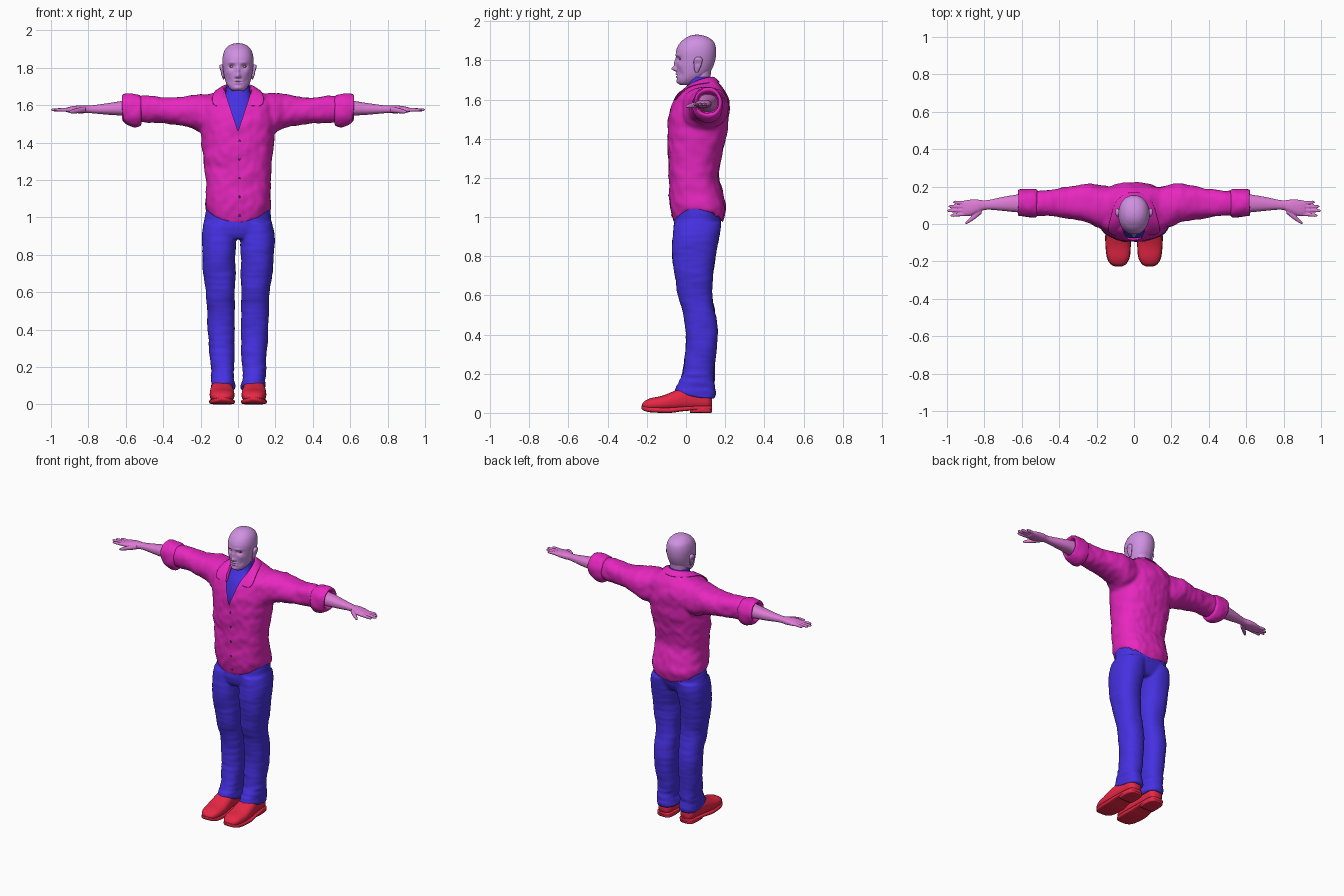
import bpy, bmesh, math
from mathutils import Vector, noise
from mathutils.bvhtree import BVHTree

COL = {"skin": (.62, .28, .75, 1), "hand": (.72, .2, .66, 1), "shirt": (.8, .02, .52, 1),
       "blue": (.06, .03, .75, 1), "shoe": (.8, .02, .06, 1), "dark": (.08, .02, .08, 1),
       "yellow": (.8, .65, .05, 1)}
MATS = {}
for key, c in COL.items():
    MATS[key] = bpy.data.materials.new(key)
    MATS[key].diffuse_color = c


def smooth_rows(rows, steps):
    """Catmull-Rom interpolation between cross-section rows."""
    out = []
    for i in range(len(rows) - 1):
        a, b, c, d = rows[max(i - 1, 0)], rows[i], rows[i + 1], rows[min(i + 2, len(rows) - 1)]
        for s in range(steps):
            t = s / steps
            out.append([.5 * (2 * q + (r - p) * t + (2 * p - 5 * q + 4 * r - w) * t * t
                              + (3 * q - p - 3 * r + w) * t ** 3) for p, q, r, w in zip(a, b, c, d)])
    return out + [list(rows[-1])]


def loft(bm, axis, rows, n=32, power=2.3, steps=5, both=False):
    """Rows are (position, min u, max u, min v, max v) along the axis."""
    sides = (1, -1) if both else (1,)
    for side in sides:
        rings = []
        for p, u0, u1, v0, v1 in smooth_rows(rows, steps):
            ring = []
            for k in range(n):
                a = 2 * math.pi * k / n
                c, s = math.cos(a), math.sin(a)
                u = (u0 + u1) / 2 + (u1 - u0) / 2 * math.copysign(abs(c) ** (2 / power), c)
                v = (v0 + v1) / 2 + (v1 - v0) / 2 * math.copysign(abs(s) ** (2 / power), s)
                co = {"x": (p, u, v), "y": (u, p, v), "z": (u, v, p)}[axis]
                ring.append(bm.verts.new((co[0] * side, co[1], co[2])))
            rings.append(ring)
        for r, q in zip(rings, rings[1:]):
            for k in range(n):
                bm.faces.new((r[k], r[(k + 1) % n], q[(k + 1) % n], q[k]))
        bm.faces.new(rings[0])
        bm.faces.new(rings[-1])


def finish(bm, name, mat):
    bmesh.ops.recalc_face_normals(bm, faces=bm.faces)
    me = bpy.data.meshes.new(name)
    bm.to_mesh(me)
    bm.free()
    me.shade_smooth()
    me.materials.append(MATS[mat])
    ob = bpy.data.objects.new(name, me)
    bpy.context.collection.objects.link(ob)
    return ob


def fuse(ob, voxel, rounds):
    """Melt overlapping lofts into one skin; returns an editable bmesh."""
    m = ob.modifiers.new("fuse", 'REMESH')
    m.mode, m.voxel_size, m.use_smooth_shade = 'VOXEL', voxel, True
    s = ob.modifiers.new("relax", 'SMOOTH')
    s.iterations, s.factor = rounds, .5
    bm = bmesh.new()
    bm.from_object(ob, bpy.context.evaluated_depsgraph_get())
    ob.modifiers.clear()
    return bm


def store(ob, bm):
    bm.to_mesh(ob.data)
    bm.free()
    ob.data.shade_smooth()


def wrinkle(bm, amount):
    bm.normal_update()
    for v, nrm in [(v, v.normal.copy()) for v in bm.verts]:
        v.co += nrm * amount(v.co)


def sym(rows):
    return [(z, -w, w, a, b) for z, w, a, b in rows]


def ball(name, at, size, mat):
    bm = bmesh.new()
    bmesh.ops.create_uvsphere(bm, u_segments=16, v_segments=10, radius=1)
    for v in bm.verts:
        v.co = Vector(at) + Vector([a * b for a, b in zip(v.co, size)])
    return finish(bm, name, mat)


def mirror(ob):
    ob.modifiers.new("mirror", 'MIRROR')
    return ob


# shirt: torso and sleeves
bm = bmesh.new()
loft(bm, "z", sym([(.97, .178, -.065, .19), (1.05, .178, -.082, .205), (1.12, .173, -.086, .186),
                   (1.2, .174, -.088, .17), (1.3, .184, -.091, .182), (1.4, .192, -.094, .202),
                   (1.5, .202, -.09, .218), (1.58, .207, -.072, .219), (1.63, .195, -.045, .205),
                   (1.66, .14, -.008, .185), (1.7, .075, .02, .15)]), n=48, power=2.4)
for v in bm.verts:
    if v.co.z < 1.1:
        v.co.z += (1.1 - v.co.z) / .13 * .07 * (v.co.x / .18) ** 2
loft(bm, "x", [(.08, .02, .19, 1.47, 1.665), (.18, -.02, .21, 1.445, 1.662), (.24, .005, .217, 1.475, 1.658),
               (.3, .02, .208, 1.488, 1.648), (.4, .035, .19, 1.503, 1.642), (.5, .045, .18, 1.508, 1.65),
               (.58, .05, .178, 1.513, 1.642)], both=True)
bmesh.ops.triangulate(bm, faces=[f for f in bm.faces if len(f.verts) > 4])
shirt = finish(bm, "shirt", "shirt")
bm = fuse(shirt, .009, 7)
wrinkle(bm, lambda c: .007 * noise.noise(Vector((c.x * 9, c.y * 9, c.z * 13)))
        + .004 * noise.noise(Vector((c.x * 30, c.y * 12, c.z * 22))))
for sx in (1, -1):
    bmesh.ops.bisect_plane(bm, geom=bm.verts[:] + bm.edges[:] + bm.faces[:],
                           plane_co=(0, 0, 1.46), plane_no=(1, 0, -.33 * sx))
bm.normal_update()
gone = []
for f in bm.faces:
    c = f.calc_center_median()
    neckline = c.y < .06 and c.z > 1.46 and abs(c.x) < (c.z - 1.46) * .33
    if neckline or (f.normal.z < -.75 and c.z < 1.07):
        gone.append(f)
bmesh.ops.delete(bm, geom=gone, context='FACES')
tree = BVHTree.FromBMesh(bm)
store(shirt, bm)

# buttons down the front
for i in range(5):
    z = 1.41 - i * .1
    hit = tree.ray_cast(Vector((.008, -1, z)), Vector((0, 1, 0)))[0]
    if hit:
        ball("button", hit, (.006, .003, .006), "dark")

# folded collar
fold = [(.05, -.06, 1.605), (.064, -.015, 1.665), (.074, .045, 1.708), (.06, .115, 1.727), (0, .14, 1.73)]
edge = [(.135, -.066, 1.582), (.142, -.025, 1.645), (.125, .035, 1.68), (.1, .14, 1.69), (0, .188, 1.69)]
base = [(x * .92, y + (.012 if y < .05 else -.008), z - .035) for x, y, z in fold]
bm = bmesh.new()
crease = bm.edges.layers.float.new("crease_edge")
grid = [[bm.verts.new(p) for p in line] for line in (base, fold, edge)]
for r, q in zip(grid, grid[1:]):
    for k in range(4):
        bm.faces.new((r[k], r[k + 1], q[k + 1], q[k]))
for e in bm.edges:
    if all(v in grid[2] for v in e.verts) or all(v is row[0] for v, row in zip(e.verts, grid[1:])):
        e[crease] = .8
collar = mirror(finish(bm, "collar", "shirt"))
collar.modifiers[0].use_clip = True
collar.modifiers.new("cloth", 'SOLIDIFY').thickness = .006
collar.modifiers.new("round", 'SUBSURF').levels = 2

# rolled sleeve cuffs
bm = bmesh.new()
loft(bm, "x", [(.515, .05, .175, 1.515, 1.64), (.525, .036, .186, 1.488, 1.655), (.56, .036, .187, 1.482, 1.662),
               (.6, .042, .184, 1.5, 1.66), (.618, .046, .178, 1.515, 1.655), (.612, .055, .168, 1.53, 1.64),
               (.58, .06, .165, 1.53, 1.63)], power=2.2)
wrinkle(bm, lambda c: .005 * noise.noise(c * 25))
mirror(finish(bm, "sleeve_cuff", "shirt"))

# forearms, palms, fingers and thumbs
bm = bmesh.new()
loft(bm, "x", [(.54, .06, .165, 1.53, 1.63), (.62, .062, .158, 1.543, 1.622), (.7, .07, .145, 1.549, 1.61),
               (.79, .076, .127, 1.557, 1.598), (.84, .058, .131, 1.556, 1.599), (.88, .043, .13, 1.558, 1.595),
               (.915, .044, .124, 1.562, 1.587)], n=24)
for y0, y1, tip in ((.053, .046, .982), (.073, .071, 1.0), (.093, .094, .992), (.112, .117, .968)):
    loft(bm, "x", [(x, y - r, y + r, 1.575 - r, 1.575 + r) for x, y, r in
                   ((.895, y0, .01), (.94, (y0 + y1) / 2, .0095), (tip - .012, y1, .008), (tip, y1, .003))], n=10)
loft(bm, "x", [(.815, .055, .095, 1.56, 1.59), (.85, .027, .06, 1.557, 1.587),
               (.885, .004, .027, 1.555, 1.577), (.902, -.002, .009, 1.558, 1.568)], n=12)
arm = finish(bm, "forearm_and_hand", "hand")
store(arm, fuse(arm, .004, 2))
mirror(arm)

# trousers: hips and two legs
bm = bmesh.new()
loft(bm, "z", sym([(.885, .12, -.045, .13), (.93, .18, -.062, .165), (1.0, .178, -.058, .182),
                   (1.08, .165, -.05, .165)]), n=40)
loft(bm, "z", [(.075, .018, .142, .0, .148), (.1, .015, .148, -.055, .15), (.14, .02, .147, -.045, .147),
               (.2, .019, .147, -.018, .144), (.3, .019, .155, -.004, .155), (.4, .017, .163, -.002, .163),
               (.5, .017, .166, -.012, .15), (.6, .014, .172, -.04, .133), (.7, .014, .184, -.058, .14),
               (.8, .013, .193, -.07, .15), (.9, .009, .193, -.068, .172), (.97, .0, .183, -.06, .178)], both=True)
bmesh.ops.triangulate(bm, faces=[f for f in bm.faces if len(f.verts) > 4])
trousers = finish(bm, "trousers", "blue")
bm = fuse(trousers, .008, 4)
wrinkle(bm, lambda c: .006 * noise.noise(Vector((c.x * 8, c.y * 10, c.z * 10)))
        + (.006 if c.z < .2 else .002) * noise.noise(Vector((c.x * 10, c.y * 10, c.z * 45))))
store(trousers, bm)

# undershirt with high neck
bm = bmesh.new()
loft(bm, "z", sym([(1.4, .1, -.06, .12), (1.48, .11, -.076, .12), (1.54, .11, -.067, .13), (1.6, .095, -.045, .14),
                   (1.64, .078, -.015, .135), (1.67, .066, .005, .13), (1.715, .061, .012, .128)]))
finish(bm, "undershirt", "blue")

# neck and sculpted head
bm = bmesh.new()
loft(bm, "z", sym([(1.64, .055, .015, .12), (1.7, .056, .014, .124), (1.77, .058, .02, .13)]))
finish(bm, "neck", "skin")
bm = bmesh.new()
loft(bm, "z", sym([(1.675, .026, -.03, .02), (1.688, .044, -.043, .06), (1.715, .062, -.046, .1),
                   (1.75, .073, -.047, .13), (1.8, .081, -.05, .149), (1.85, .083, -.05, .154),
                   (1.89, .073, -.03, .145), (1.915, .053, .0, .118), (1.927, .03, .025, .088),
                   (1.931, .008, .048, .065)]), n=96, power=2.15, steps=10)
# bumps: x, z, x spread, z spread, forward amount
bumps = [(0, 1.757, .011, .012, .026), (0, 1.785, .008, .02, .012), (.012, 1.752, .006, .006, .007),
         (.034, 1.806, .015, .011, -.015), (.03, 1.828, .022, .007, .005), (.05, 1.775, .015, .014, .004),
         (0, 1.73, .019, .005, .007), (0, 1.717, .017, .005, .006), (0, 1.7235, .02, .0025, -.006),
         (0, 1.692, .02, .01, .005), (.045, 1.73, .014, .018, -.006)]
for v in bm.verts:
    if v.co.y < .03:
        v.co.y -= sum(h * math.exp(-((abs(v.co.x) - x) / sx) ** 2 - ((v.co.z - z) / sz) ** 2)
                      for x, z, sx, sz, h in bumps)
finish(bm, "head", "skin")

# ears and eyes
bm = bmesh.new()
loft(bm, "z", [(1.738, .074, .08, .05, .06), (1.75, .073, .085, .043, .068), (1.775, .076, .094, .04, .078),
               (1.8, .078, .1, .04, .084), (1.813, .078, .098, .048, .08), (1.818, .082, .09, .056, .07)], n=16)
for v in bm.verts:
    if v.co.x > .083:
        v.co.x -= .008 * math.exp(-((v.co.y - .058) / .01) ** 2 - ((v.co.z - 1.785) / .014) ** 2)
mirror(finish(bm, "ear", "skin"))
mirror(ball("eye", (.034, -.02, 1.806), (.016, .013, .008), "dark"))
mirror(ball("iris", (.034, -.031, 1.806), (.006, .004, .005), "yellow"))

# shoes: upper, sole and heel
bm = bmesh.new()
loft(bm, "y", [(-.224, .065, .1, .025, .045), (-.212, .043, .125, .016, .06), (-.18, .025, .142, .012, .075),
               (-.12, .019, .151, .01, .088), (-.06, .022, .15, .01, .112), (-.01, .027, .146, .012, .13),
               (.06, .033, .137, .014, .13), (.11, .036, .132, .014, .12), (.132, .055, .112, .025, .09)], power=2.4)
mirror(finish(bm, "shoe_upper", "shoe"))
bm = bmesh.new()
loft(bm, "y", [(-.228, .065, .1, .022, .038), (-.212, .04, .128, .01, .034), (-.17, .021, .147, .002, .03),
               (-.08, .017, .154, .0, .028), (-.02, .024, .15, .008, .032), (.06, .03, .141, .014, .036),
               (.12, .037, .132, .014, .036), (.134, .055, .115, .016, .034)], power=4)
loft(bm, "y", [(.02, .033, .138, 0, .025), (.07, .03, .14, 0, .03), (.118, .037, .132, 0, .03),
               (.133, .055, .115, .002, .028)], power=5)
mirror(finish(bm, "shoe_sole", "shoe"))
